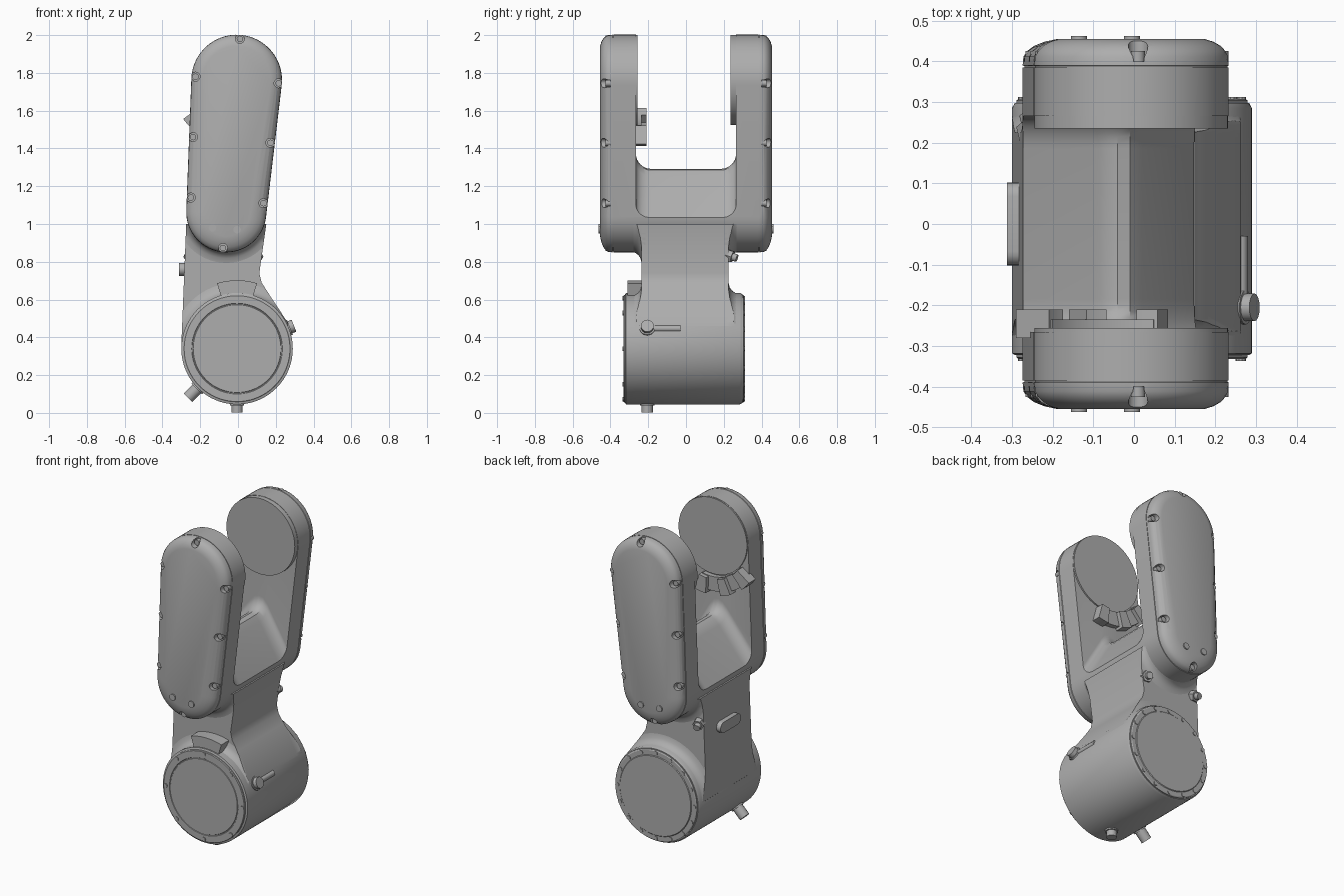
import bpy, bmesh
from math import cos, sin, acos, atan2, pi, radians, hypot
from mathutils import Vector

if "Cube" in bpy.data.objects:
    bpy.data.objects.remove(bpy.data.objects["Cube"])

grey = bpy.data.materials.new("cast grey")
grey.use_nodes = True
grey.diffuse_color = (0.42, 0.42, 0.42, 1)
grey.node_tree.nodes["Principled BSDF"].inputs["Base Color"].default_value = (0.42, 0.42, 0.42, 1)

DRUM = (-0.005, 0.34)
TOP = (-0.007, 1.762)
LOW = (-0.062, 1.062)


def loft(name, rings):
    """Closed solid through equal-length rings of points."""
    bm = bmesh.new()
    loops = [[bm.verts.new(p) for p in ring] for ring in rings]
    n = len(loops[0])
    for a, b in zip(loops, loops[1:]):
        for i in range(n):
            j = (i + 1) % n
            bm.faces.new((a[i], a[j], b[j], b[i]))
    bm.faces.new(loops[0][::-1])
    bm.faces.new(loops[-1])
    bmesh.ops.recalc_face_normals(bm, faces=bm.faces)
    mesh = bpy.data.meshes.new(name)
    bm.to_mesh(mesh)
    bm.free()
    mesh.materials.append(grey)
    ob = bpy.data.objects.new(name, mesh)
    bpy.context.collection.objects.link(ob)
    return ob


def along_y(name, sections):
    """Solid from (y, xz outline) sections."""
    return loft(name, [[(x, y, z) for x, z in pts] for y, pts in sections])


def arc(c, r, a0, a1, n):
    return [(c[0] + r * cos(a0 + (a1 - a0) * i / n), c[1] + r * sin(a0 + (a1 - a0) * i / n))
            for i in range(n + 1)]


def circle(c, r, n=64):
    return arc(c, r, 0, 2 * pi * (n - 1) / n, n - 1)


def capsule(inset=0):
    """Tapered arm outline: two arcs joined by tangents."""
    r1, r2 = 0.24 - 0.7 * inset, 0.212 - inset
    dx, dz = TOP[0] - LOW[0], TOP[1] - LOW[1]
    t, f = atan2(dz, dx), acos((r2 - r1) / hypot(dx, dz))
    return arc(TOP, r1, t - f, t + f, 32) + arc(LOW, r2, t + f, t + 2 * pi - f, 32)


def sector(name, c, r0, r1, a0, a1, y0, y1):
    pts = arc(c, r1, radians(a0), radians(a1), 12) + arc(c, r0, radians(a1), radians(a0), 12)
    return along_y(name, [(y0, pts), (y1, pts)])


def rod(name, p, axis, r, length, n=20):
    """Cylinder starting at p and running along axis."""
    axis = Vector(axis).normalized()
    q = axis.to_track_quat('Z', 'Y')
    ring = [Vector((x, z, 0)) for x, z in circle((0, 0), r, n)]
    return loft(name, [[Vector(p) + q @ (v + Vector((0, 0, h))) for v in ring] for h in (0, length)])


def boolean(ob, tool, op):
    mod = ob.modifiers.new("cut", 'BOOLEAN')
    mod.object, mod.operation, mod.solver = tool, op, 'EXACT'
    bpy.context.view_layer.objects.active = ob
    bpy.ops.object.modifier_apply(modifier=mod.name)
    bpy.data.objects.remove(tool)


# Neck between the drum and the fork
neck_outline = ([(0.262, 0.48), (0.16, 0.635), (0.125, 0.69), (0.113, 0.74), (0.15, 1.0),
                 (-0.274, 1.0), (-0.3, 0.36)] + arc(DRUM, 0.28, pi, 2 * pi, 12))
along_y("neck", [(-0.235, neck_outline), (0.225, neck_outline)])

# Fillets from the neck out to the drum and to the fork arms
for side, face in (("front", -0.235), ("back", 0.225)):
    s = -1 if face < 0 else 1
    for part, c, r in (("drum", DRUM, 0.29), ("fork", LOW, 0.208)):
        steps = [(0, 0.06), (0.006, 0.035), (0.018, 0.018), (0.035, 0.006), (0.06, 0)]
        ob = along_y(side + "_" + part + "_fillet",
                     [(face - s * 0.02, circle(c, r + 0.06))]
                     + [(face + s * d, circle(c, r + e)) for d, e in steps])
        limit = along_y("limit", [(-0.5, neck_outline), (0.5, neck_outline)])
        boolean(ob, limit, 'INTERSECT')

# Fork: full-width arm block with a rounded, roof-shaped slot
fork = along_y("fork", [(-0.385, capsule()), (0.385, capsule())])
rings = []
for x, z in ((-0.4, 0.89), (-0.27, 1.04), (-0.1, 1.25), (-0.07, 1.28), (-0.04, 1.292),
             (-0.01, 1.285), (0.02, 1.25), (0.15, 1.03), (0.4, 0.61)):
    low = arc((-0.185, z + 0.08), 0.08, pi, 1.5 * pi, 8) + arc((0.185, z + 0.08), 0.08, 1.5 * pi, 2 * pi, 8)
    rings.append([(x, y, h) for y, h in low + [(0.265, 2.2), (-0.265, 2.2)]])
boolean(fork, loft("slot", rings), 'DIFFERENCE')

# Inner joint faces at the fork tips
along_y("front_joint_face", [(-0.28, circle(TOP, 0.238)), (-0.256, circle(TOP, 0.238))])
along_y("back_joint_face", [(0.28, circle(TOP, 0.238)), (0.235, circle(TOP, 0.238))])

# Outer arm covers with screw notches
edge_screws = [(0.01, 1.98), (-0.225, 1.78), (0.215, 1.745), (-0.238, 1.46),
               (0.172, 1.43), (-0.25, 1.14), (0.135, 1.11), (-0.08, 0.873)]
for side, s in (("front", -1), ("back", 1)):
    cover = along_y(side + "_cover", [(s * y, capsule(i)) for y, i in (
        (0.38, 0.004), (0.388, 0.004), (0.39, 0), (0.412, 0.002), (0.426, 0.012),
        (0.438, 0.028), (0.448, 0.053), (0.455, 0.085))])
    for i, (x, z) in enumerate(edge_screws):
        boolean(cover, rod("notch", (x, s * 0.4, z), (0, s, 0), 0.024, 0.1), 'DIFFERENCE')
        rod(f"{side}_cover_screw_{i}", (x, s * 0.39, z), (0, s, 0), 0.017, 0.035, 12)
    for x, z in ((-0.135, 0.98), (-0.005, 0.97)):
        rod(side + "_cover_bolt", (x, s * 0.42, z), (0, s, 0), 0.02, 0.042, 16)

# Bracket under the front joint face
sector("bracket", TOP, 0.245, 0.335, 218, 283, -0.28, -0.235)
for a in (222, 250, 279):
    sector("bracket_lug", TOP, 0.25, 0.35, a - 6, a + 6, -0.28, -0.21)

# Drum with stepped end covers
along_y("drum", [(y, circle(DRUM, r, 96)) for y, r in (
    (-0.322, 0.288), (-0.318, 0.295), (0.285, 0.295), (0.298, 0.288))])
along_y("drum_front_cover", [(y, circle(DRUM, r, 96)) for y, r in (
    (-0.3, 0.284), (-0.328, 0.284), (-0.332, 0.28), (-0.332, 0.24), (-0.329, 0.238),
    (-0.329, 0.234), (-0.332, 0.232))])
along_y("drum_back_cover", [(y, circle(DRUM, r, 96)) for y, r in (
    (0.28, 0.284), (0.304, 0.284), (0.308, 0.278), (0.308, 0.25), (0.312, 0.246))])
for name, y, s, count in (("front", -0.325, -1, 8), ("back", 0.3, 1, 16)):
    for x, z in circle(DRUM, 0.267, count):
        rod("drum_" + name + "_screw", (x, y, z), (0, s, 0), 0.013, 0.012, 10)

# Stop block above the front of the drum
sector("stop_block", DRUM, 0.27, 0.362, 73, 107, -0.31, -0.2)

# Radial fittings on the drum
for angle, r, reach in ((22, 0.034, 0.325), (225, 0.032, 0.368), (270, 0.03, 0.338)):
    d = Vector((cos(radians(angle)), 0, sin(radians(angle))))
    base = Vector((DRUM[0], -0.205, DRUM[1]))
    rod("drum_fitting", base + d * 0.25, d, r, reach - 0.25, 16)
    rod("drum_fitting_collar", base + d * 0.25, d, r + 0.008, 0.052, 24)
rod("fitting_rib", (0.262, -0.2, 0.446), (0, 1, 0), 0.018, 0.17, 12)

# Pill-shaped plate on the side of the neck
pill = arc((0.068, 0.76), 0.034, -pi / 2, pi / 2, 10) + arc((-0.068, 0.76), 0.034, pi / 2, 1.5 * pi, 10)
loft("side_plate", [[(x, y, z) for y, z in pill] for x in (-0.27, -0.312)])

# Cable fittings at the back of the neck
for x in (0.09, -0.245):
    rod("cable_fitting", (x, 0.2, 0.84), (0.25 if x > 0 else -0.25, 1, -0.3), 0.034, 0.05, 6)
    rod("cable_fitting_tip", (x, 0.2, 0.84), (0.25 if x > 0 else -0.25, 1, -0.3), 0.02, 0.075, 16)

# Smooth curved surfaces, keep hard edges
bpy.ops.object.select_all(action='DESELECT')
for ob in bpy.context.collection.objects:
    if ob.type == 'MESH' and grey.name in ob.data.materials:
        ob.select_set(True)
        bpy.context.view_layer.objects.active = ob
bpy.ops.object.shade_smooth_by_angle(angle=radians(32))
